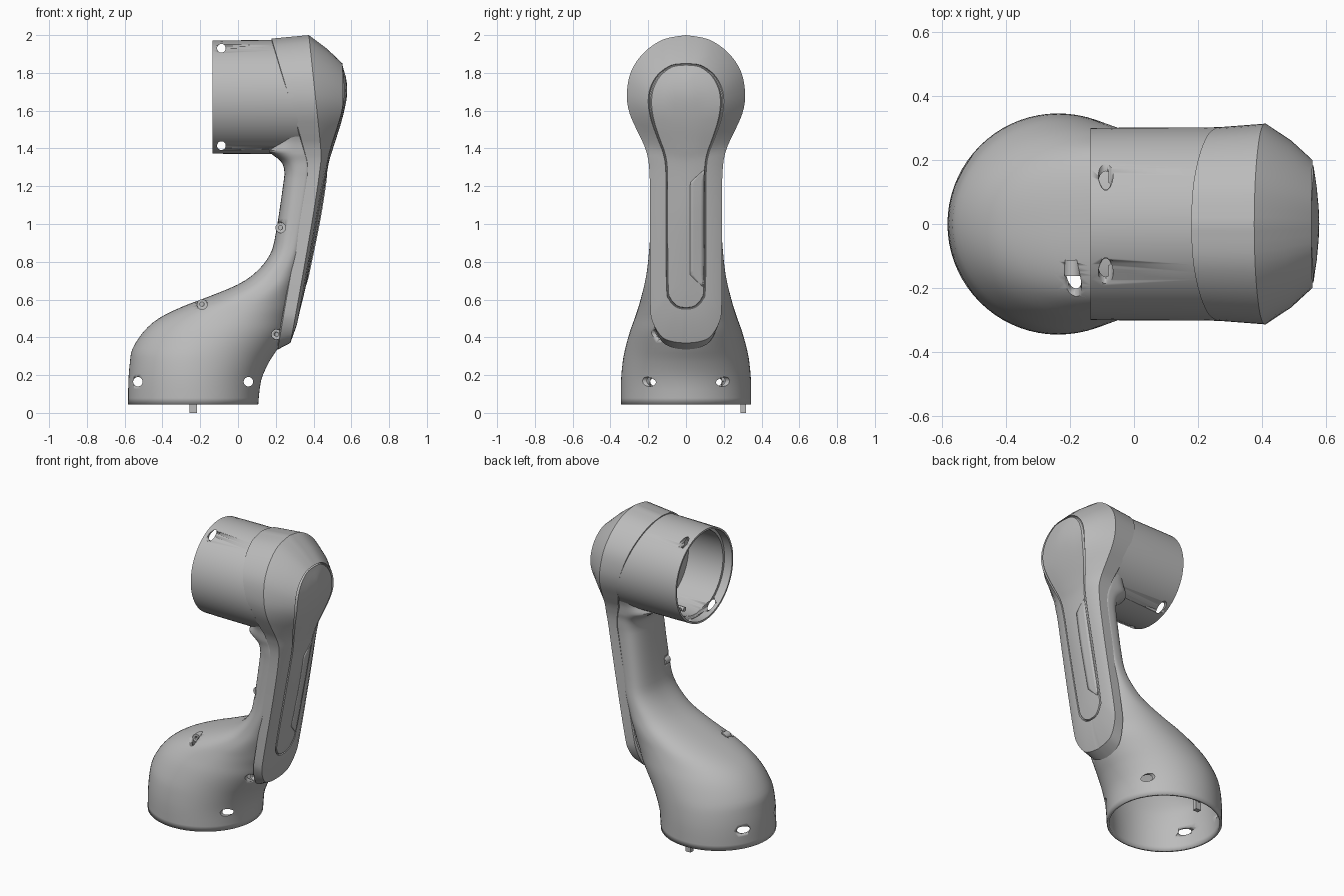
import bpy, bmesh, math
from mathutils import Vector

if "Cube" in bpy.data.objects:
    bpy.data.objects.remove(bpy.data.objects["Cube"])

grey = bpy.data.materials.new("satin_grey")
grey.use_nodes = True
grey.diffuse_color = (0.5, 0.5, 0.5, 1)
grey.node_tree.nodes["Principled BSDF"].inputs["Base Color"].default_value = (0.5, 0.5, 0.5, 1)


def smooth_path(pts, k=4):
    """Catmull-Rom points through tuples of any length."""
    out = []
    for i in range(len(pts) - 1):
        p0, p1, p2, p3 = pts[max(i - 1, 0)], pts[i], pts[i + 1], pts[min(i + 2, len(pts) - 1)]
        for s in range(k):
            t = s / k
            out.append(tuple(b + 0.5 * t * (c - a + t * (2*a - 5*b + 4*c - d + t * (3*(b - c) + d - a)))
                             for a, b, c, d in zip(p0, p1, p2, p3)))
    return out + [tuple(pts[-1])]


def lookup(table, z):
    """Value row at height z from an ascending table."""
    if z <= table[0][0]:
        return table[0][1:]
    for a, b in zip(table, table[1:]):
        if z <= b[0]:
            t = (z - a[0]) / (b[0] - a[0])
            return tuple(p + (q - p) * t for p, q in zip(a[1:], b[1:]))
    return table[-1][1:]


def finish(name, bm, angle=30):
    bmesh.ops.remove_doubles(bm, verts=bm.verts, dist=0.0002)
    mesh = bpy.data.meshes.new(name)
    bm.to_mesh(mesh)
    bm.free()
    obj = bpy.data.objects.new(name, mesh)
    bpy.context.collection.objects.link(obj)
    mesh.materials.append(grey)
    bpy.ops.object.select_all(action='DESELECT')
    bpy.context.view_layer.objects.active = obj
    obj.select_set(True)
    bpy.ops.object.shade_smooth_by_angle(angle=math.radians(angle))
    return obj


def loft(name, rings, closed=True, caps=False, angle=30):
    bm = bmesh.new()
    vs = [[bm.verts.new(p) for p in r] for r in rings]
    n = len(vs[0])
    for a, b in zip(vs, vs[1:]):
        for j in range(n if closed else n - 1):
            k = (j + 1) % n
            bm.faces.new((a[j], a[k], b[k], b[j]))
    if caps:
        bm.faces.new(vs[0][::-1])
        bm.faces.new(vs[-1])
    return finish(name, bm, angle)


def cylinder(name, radius, start, end, sides=24):
    a, b = Vector(start), Vector(end)
    bm = bmesh.new()
    bmesh.ops.create_cone(bm, cap_ends=True, segments=sides, radius1=radius, radius2=radius, depth=(b - a).length)
    bm.transform((b - a).to_track_quat('Z', 'Y').to_matrix().to_4x4())
    bmesh.ops.translate(bm, verts=bm.verts, vec=(a + b) / 2)
    return finish(name, bm)


def cut(obj, cutter):
    cutter.hide_render = True
    cutter.hide_viewport = True
    mod = obj.modifiers.new("hole", 'BOOLEAN')
    mod.object = cutter
    mod.solver = 'EXACT'


def thicken(obj, amount):
    mod = obj.modifiers.new("wall", 'SOLIDIFY')
    mod.thickness = amount
    mod.offset = -1


# Arm shell sections: height, front x, widest x, back x, half width, squareness
sections = smooth_path([
    (.045, -.582, -.237, .107, .345, 2), (.17, -.58, -.236, .122, .344, 2),
    (.27, -.572, -.225, .165, .335, 2), (.34, -.558, -.2, .21, .322, 2),
    (.43, -.5, -.14, .26, .297, 2.1), (.5, -.42, -.07, .28, .272, 2.2),
    (.56, -.3, 0, .3, .252, 2.3), (.61, -.17, .08, .31, .238, 2.3),
    (.68, 0, .17, .32, .22, 2.4), (.75, .1, .22, .335, .207, 2.5),
    (.84, .17, .27, .35, .197, 2.6), (.95, .2, .3, .36, .19, 2.8),
    (1.2, .238, .345, .385, .187, 3), (1.28, .245, .355, .39, .19, 3),
    (1.33, .228, .35, .39, .193, 3), (1.365, .185, .34, .39, .2, 3),
    (1.39, .16, .335, .39, .203, 3), (1.44, .2, .33, .38, .21, 3),
    (1.5, .215, .32, .36, .233, 3)], 3)


def section(z, steps=72):
    x0, xc, x1, w, n = lookup(sections, z)
    ring = []
    for i in range(steps):
        t = 2 * math.pi * i / steps
        c, s = math.cos(t), math.sin(t)
        ring.append((xc + (x1 - xc if c > 0 else xc - x0) * math.copysign(abs(c) ** (2 / n), c),
                     w * math.copysign(abs(s) ** (2 / n), s), z))
    return ring


arm = loft("arm_shell", [section(row[0]) for row in sections])
thicken(arm, 0.015)
for x in (-.53, .055):
    cut(arm, cylinder("base_hole_cutter", .025, (x, -.5, .165), (x, .5, .165)))

# Recessed screws on the front side
for x, z in ((.225, .98), (-.19, .575), (.205, .415)):
    x0, xc, x1, w, n = lookup(sections, z)
    d = abs(x - xc) / (x1 - xc if x > xc else xc - x0)
    y = -w * (1 - min(d, 1) ** n) ** (1 / n)
    cut(arm, cylinder("screw_hole_cutter", .027, (x, y - .15, z), (x, y + .06, z)))
    screw = cylinder("recessed_screw", .027, (x, y + .02, z), (x, y + .07, z))
    cut(screw, cylinder("socket_cutter", .012, (x, y, z), (x, y + .035, z), 6))

# Cover depth tables: height, x
seam = smooth_path([(.335, .21), (1, .325), (1.2, .358), (1.3, .37), (1.4, .348), (1.69, .265), (1.98, .178)])
crest = smooth_path([(.37, .275), (.42, .287), (1, .39), (1.3, .435), (1.4, .438), (1.69, .408), (2, .375)])
rim = smooth_path([(.55, .33), (1.27, .462), (1.4, .49), (1.52, .528), (1.64, .556), (1.85, .553)])
spine = smooth_path([(.55, .333), (1, .428), (1.3, .476), (1.4, .503), (1.55, .55), (1.68, .577), (1.78, .572), (1.85, .553)])

# Open barrel with inner step and bulkhead
barrel_rings = []
for x, r in ((.17, .01), (.17, .27), (-.08, .27), (-.08, .287), (-.135, .287), (-.135, .299),
             (-.1, .3), (None, .302), (None, .01)):
    ring = []
    for i in range(72):
        t = 2 * math.pi * i / 72
        z = 1.672 + r * math.sin(t)
        ring.append((lookup(seam, z)[0] + .012 if x is None else x, r * math.cos(t), z))
    barrel_rings.append(ring)
barrel = loft("barrel", barrel_rings, caps=True)
for z in (1.415, 1.93):
    cut(barrel, cylinder("barrel_hole_cutter", .023, (-.088, -.5, z), (-.088, .5, z)))
for y, z in ((.12, 1.465), (.07, 1.45)):
    cylinder("barrel_pin", .015, (-.04, y, z), (.18, y, z), 12)

# Back cover outlines: half width, height
outer = smooth_path([(0, 2), (.12, 1.977), (.22, 1.91), (.29, 1.81), (.313, 1.69), (.3, 1.59), (.257, 1.49),
                     (.212, 1.39), (.193, 1.27), (.19, 1), (.19, .6), (.178, .48), (.13, .38), (.07, .345), (0, .335)])
inner = smooth_path([(0, 1.85), (.08, 1.84), (.15, 1.79), (.19, 1.72), (.2, 1.64), (.185, 1.55), (.15, 1.45),
                     (.12, 1.37), (.107, 1.27), (.107, 1), (.103, .66), (.09, .6), (.06, .565), (.03, .552), (0, .55)])


def mirrored(half):
    """Closed ring from (x, y, z) half-outline points."""
    return [(x, -y, z) for x, y, z in half] + [(x, y, z) for x, y, z in half[-2:0:-1]]


def seam_ring(scale):
    half = []
    for y, z in outer:
        z = 1.69 + (z - 1.69) * .94 if z > 1.69 else z
        half.append((lookup(seam, z)[0], y * (.965 if z > 1.4 else .985) * scale, 1.2 + (z - 1.2) * scale))
    return mirrored(half)


def panel_ring(s, sink=0):
    half = []
    for y, z in inner:
        z = 1.2 + (z - 1.2) * (1 - .15 * (1 - s))
        a, b = lookup(rim, z)[0], lookup(spine, z)[0]
        half.append((a + (b - a) * (1 - s * s) - sink, y * s, z))
    return mirrored(half)


crest_half = []
for y, z in outer:
    z = .5 + (z - .5) * .79 if z < .5 else z
    crest_half.append((lookup(crest, z)[0], y, z))
crest_ring = mirrored(crest_half)
rim_ring = panel_ring(1)
between = [tuple((p + q) / 2 * k + o for p, q, k, o in zip(a, b, (1, 1.02, 1), (.007, 0, .003)))
           for a, b in zip(crest_ring, rim_ring)]
loft("back_cover", [seam_ring(.95), seam_ring(1), crest_ring, between, rim_ring, panel_ring(.97, .01),
                    panel_ring(.94, .01), panel_ring(.91), panel_ring(.6), panel_ring(.3), panel_ring(0)], angle=35)

# Blank raised plate on the panel
edges = [(.67, .085, .088), (.73, .022, .094), (1.22, .022, .096), (1.285, .094, .097)]
rows = []
for i in range(31):
    z = .67 + .615 * i / 30
    y0, y1 = lookup(edges, z)
    row = []
    for j in range(5):
        y = y0 + (y1 - y0) * j / 4
        a, b = lookup(rim, z)[0], lookup(spine, z)[0]
        row.append((a + (b - a) * (1 - (y / .107) ** 2) + .005, y, z))
    rows.append(row)
thicken(loft("panel_plate", rows, closed=False), 0.009)

# Locating peg under the base
bm = bmesh.new()
bmesh.ops.create_cube(bm, size=1)
bmesh.ops.scale(bm, verts=bm.verts, vec=(.038, .03, .08))
bmesh.ops.translate(bm, verts=bm.verts, vec=(-.237, .303, .04))
finish("locating_peg", bm)
cylinder("peg_mount", .016, (-.237, .303, .065), (-.237, .34, .065), 12)
